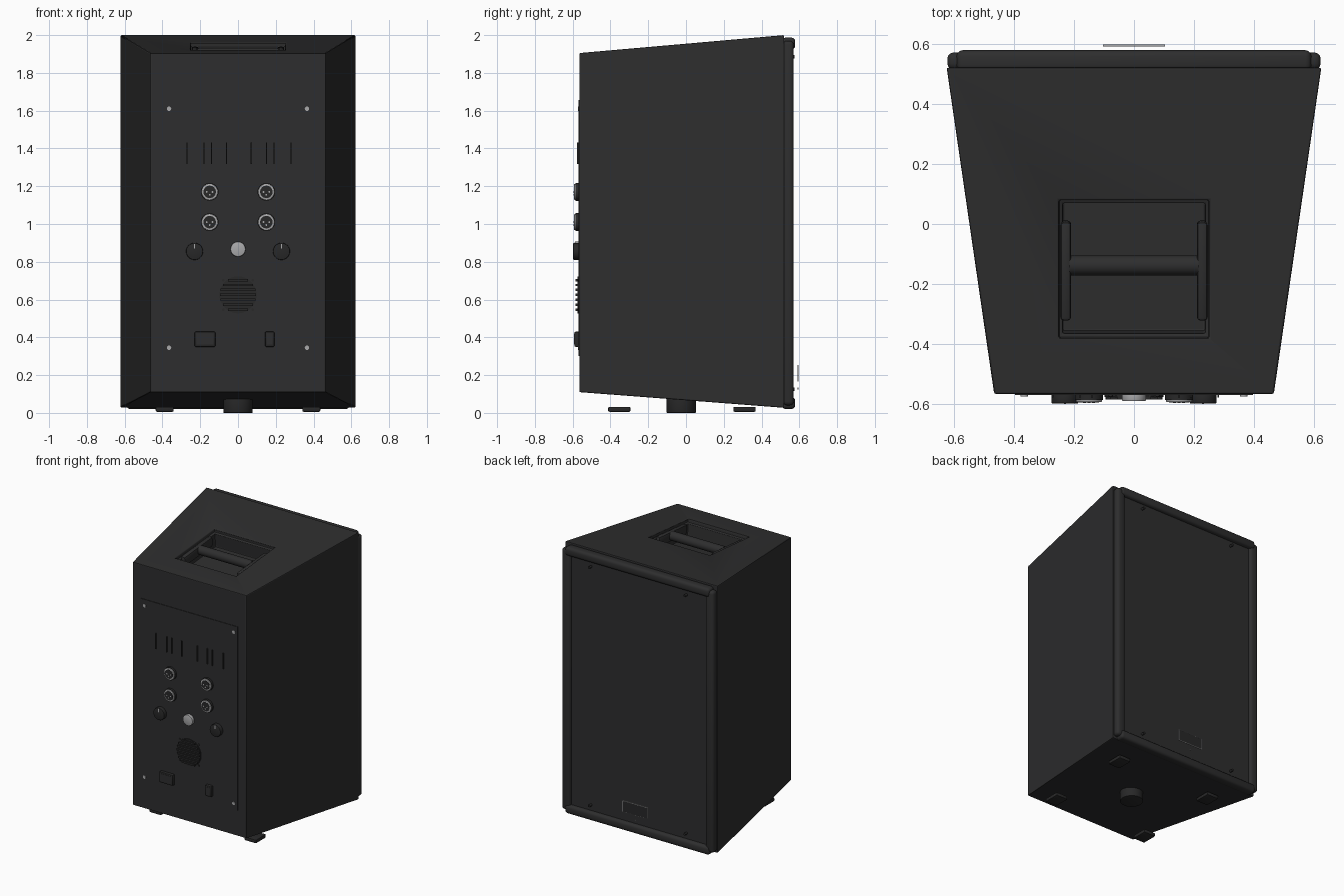
import bpy, bmesh, math
from mathutils import Matrix, Vector

cube = bpy.data.objects.get("Cube")
if cube:
    bpy.data.objects.remove(cube, do_unlink=True)


def material(name, v):
    m = bpy.data.materials.new(name)
    m.use_nodes = True
    col = (v, v, v * 1.02, 1)
    m.diffuse_color = col
    bsdf = next(n for n in m.node_tree.nodes if n.type == 'BSDF_PRINCIPLED')
    bsdf.inputs["Base Color"].default_value = col
    return m


BLACK = material("cabinet black", 0.027)
DARK = material("fitting black", 0.021)
STEEL = material("light steel", 0.4)


def finish(name, bm, mat, loc=(0, 0, 0), tilt=0.0):
    bmesh.ops.recalc_face_normals(bm, faces=bm.faces)
    me = bpy.data.meshes.new(name)
    bm.to_mesh(me)
    bm.free()
    ob = bpy.data.objects.new(name, me)
    bpy.context.collection.objects.link(ob)
    me.materials.append(mat)
    ob.location = loc
    ob.rotation_euler.x = tilt
    smooth(ob)
    return ob


def smooth(ob):
    bpy.ops.object.select_all(action='DESELECT')
    ob.select_set(True)
    bpy.context.view_layer.objects.active = ob
    bpy.ops.object.shade_smooth_by_angle(angle=math.radians(35))


def box(name, loc, size, mat, bevel=0.0, segs=2, tilt=0.0):
    bm = bmesh.new()
    bmesh.ops.create_cube(bm, size=1, matrix=Matrix.Diagonal((*size, 1)))
    if bevel:
        bmesh.ops.bevel(bm, geom=bm.edges[:], offset=bevel, segments=segs,
                        profile=0.5, affect='EDGES')
    return finish(name, bm, mat, loc, tilt)


def cyl(name, loc, radius, depth, mat, axis='Y', bevel=0.0, sides=32, tilt=0.0):
    bm = bmesh.new()
    turn = {'X': Matrix.Rotation(math.pi / 2, 4, 'Y'),
            'Y': Matrix.Rotation(math.pi / 2, 4, 'X'), 'Z': Matrix()}[axis]
    bmesh.ops.create_cone(bm, cap_ends=True, segments=sides, radius1=radius,
                          radius2=radius, depth=depth, matrix=turn)
    if bevel:
        rims = [e for e in bm.edges if any(len(f.verts) > 4 for f in e.link_faces)]
        bmesh.ops.bevel(bm, geom=rims, offset=bevel, segments=2, profile=0.5,
                        affect='EDGES')
    return finish(name, bm, mat, loc, tilt)


def front_disc(name, x, z, radius, reach, mat, **kw):
    """Cylinder standing out of the front face."""
    return cyl(name, (x, FRONT - reach / 2 + 0.005, z), radius, reach + 0.01, mat, **kw)


def front_box(name, x, z, w, h, reach, mat, **kw):
    return box(name, (x, FRONT - reach / 2 + 0.005, z), (w, reach + 0.01, h), mat, **kw)


FRONT, BACK = -0.565, 0.52
SLOPE = math.atan2(0.095, BACK - FRONT)


def top_z(y):
    return 1.905 + (y - FRONT) * math.tan(SLOPE)


# Tapered cabinet
bm = bmesh.new()
rings = []
for y, hw, z0, z1 in ((FRONT, 0.465, 0.11, 1.905), (BACK, 0.623, 0.027, 2.0)):
    rings.append([bm.verts.new((x, y, z)) for x, z in
                  ((-hw, z0), (hw, z0), (hw, z1), (-hw, z1))])
for ring in rings:
    bm.faces.new(ring)
for i in range(4):
    j = (i + 1) % 4
    bm.faces.new((rings[0][i], rings[0][j], rings[1][j], rings[1][i]))
cabinet = finish("cabinet", bm, BLACK)

# Handle pocket cut into the sloping top, with a stepped rim
PY = -0.15
for w, l, depth in ((0.50, 0.46, 0.025), (0.475, 0.435, 0.13)):
    cutter = box("pocket_cutter", (0, PY, top_z(PY)), (w, l, depth * 2), BLACK, tilt=SLOPE)
    cutter.hide_render = True
    mod = cabinet.modifiers.new("pocket", 'BOOLEAN')
    mod.operation, mod.solver, mod.object = 'DIFFERENCE', 'EXACT', cutter
    bpy.context.view_layer.objects.active = cabinet
    bpy.ops.object.modifier_apply(modifier=mod.name)
    bpy.data.objects.remove(cutter, do_unlink=True)
mod = cabinet.modifiers.new("soft_edges", 'BEVEL')
mod.width, mod.segments, mod.limit_method = 0.007, 2, 'ANGLE'
bpy.context.view_layer.objects.active = cabinet
bpy.ops.object.modifier_apply(modifier=mod.name)
smooth(cabinet)

# Handle
for side, s in (("right", -1), ("left", 1)):
    box(f"handle_arm_{side}", (s * 0.227, -0.155, top_z(-0.155) - 0.05),
        (0.036, 0.33, 0.07), BLACK, 0.012, tilt=SLOPE)
cyl("handle_grip", (0, -0.138, top_z(-0.138) - 0.045), 0.033, 0.43, BLACK, 'X')

# Grille and rounded frame on the rear
box("grille", (0, 0.53, 1.005), (1.14, 0.04, 1.87), BLACK)
for side, s in (("right", -1), ("left", 1)):
    box(f"frame_post_{side}", (s * 0.586, 0.542, 1.005), (0.07, 0.056, 1.93),
        BLACK, 0.02, 3)
for name, z in (("top", 1.955), ("bottom", 0.052)):
    box(f"frame_rail_{name}", (0, 0.543, z), (1.18, 0.07, 0.064), BLACK, 0.02, 3)
for x in (-0.39, 0.39):
    for z in (0.125, 1.885):
        cyl("grille_screw", (x, 0.56, z), 0.009, 0.03, DARK, sides=12)

# Blank badge plate with a light border
box("badge", (0, 0.593, 0.21), (0.2, 0.006, 0.08), DARK)
for s in (-1, 1):
    box("badge_border_side", (s * 0.101, 0.593, 0.21), (0.005, 0.007, 0.084), STEEL)
    box("badge_border_edge", (0, 0.593, 0.21 + s * 0.041), (0.2, 0.007, 0.004), STEEL)
cyl("badge_light", (0, 0.593, 0.13), 0.005, 0.006, STEEL, sides=12)

# Control panel
front_box("control_panel", 0, 0.978, 0.79, 1.355, 0.004, BLACK)
for x in (-0.365, 0.365):
    for z in (0.345, 1.61):
        front_disc("panel_screw", x, z, 0.012, 0.008, STEEL, sides=16)

# Thin cooling fins
for x in (-0.27, -0.18, -0.14, -0.06, 0.07, 0.15, 0.19, 0.28):
    front_box("cooling_fin", x, 1.375, 0.006, 0.115, 0.012, DARK)

# Round sockets with three pins
for x in (-0.15, 0.15):
    for z in (1.01, 1.17):
        front_disc("socket_collar", x, z, 0.047, 0.02, DARK)
        front_disc("socket_ring", x, z, 0.043, 0.027, STEEL, bevel=0.003)
        front_disc("socket_core", x, z, 0.033, 0.029, DARK)
        for a in (0, 180, 270):
            r = math.radians(a)
            front_disc("socket_pin", x + 0.015 * math.cos(r), z + 0.015 * math.sin(r),
                       0.005, 0.031, STEEL, sides=10)

# Knobs and the central button
for x in (-0.23, 0.23):
    front_disc("knob", x, 0.855, 0.045, 0.032, DARK, bevel=0.004)
    front_box("knob_mark", x, 0.882, 0.007, 0.026, 0.033, STEEL)
front_disc("centre_button", 0, 0.867, 0.04, 0.024, STEEL, bevel=0.004)

# Round vent with horizontal slats
VZ = 0.625
front_disc("vent_disc", 0, VZ, 0.098, 0.01, DARK, sides=48)
for i in range(-3, 4):
    dz = i * 0.026
    front_box("vent_slat", 0, VZ + dz, 2 * math.sqrt(0.095 ** 2 - dz ** 2), 0.013,
              0.019, DARK)
for sx in (-1, 1):
    for sz in (-1, 1):
        front_disc("vent_screw", sx * 0.078, VZ + sz * 0.078, 0.007, 0.008, DARK, sides=12)

# Power inlet and switch
for name, x, w in (("power_inlet", -0.175, 0.11), ("power_switch", 0.168, 0.05)):
    front_box(name, x, 0.39, w, 0.08, 0.026, DARK, bevel=0.006)
    front_box(name + "_face", x, 0.39, w - 0.02, 0.058, 0.028, BLACK)

# Feet and pole mount
for x in (-0.388, 0.388):
    for y in (-0.353, 0.31):
        box("foot", (x, y, 0.019), (0.095, 0.118, 0.026), DARK, 0.006)
cyl("pole_mount", (0, -0.025, 0.055), 0.078, 0.11, DARK, 'Z', bevel=0.004)
